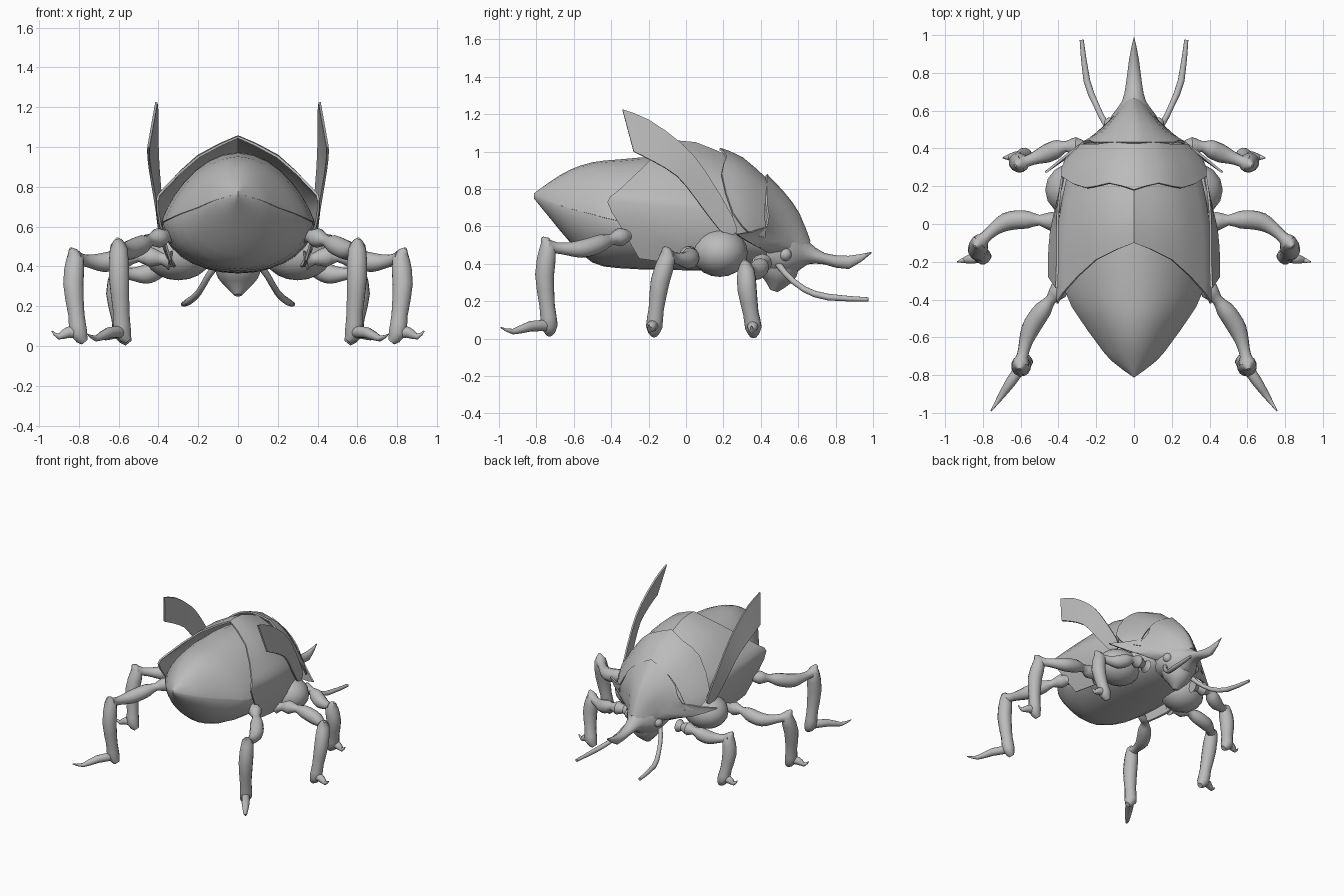
import bpy
import bmesh
import math
from mathutils import Vector

default_cube = bpy.data.objects.get("Cube")
if default_cube:
    bpy.data.objects.remove(default_cube)

grey = bpy.data.materials.new("shell grey")
grey.use_nodes = True
grey.diffuse_color = (.5, .5, .5, 1)
grey.node_tree.nodes["Principled BSDF"].inputs["Base Color"].default_value = grey.diffuse_color
parts = []


def register(name, data, mirrored=True):
    """Link a part, colour it and mirror it across the body's centre plane."""
    part = bpy.data.objects.new(name, data)
    bpy.context.scene.collection.objects.link(part)
    data.materials.append(grey)
    if mirrored:
        mirror = part.modifiers.new("mirror", "MIRROR")
        mirror.use_clip = True
        mirror.merge_threshold = .002
    parts.append(part)
    return part


def mesh_part(name, bm):
    """Turn finished geometry into a mirrored part."""
    mesh = bpy.data.meshes.new(name)
    bm.to_mesh(mesh)
    bm.free()
    return register(name, mesh)


def refine(points, steps=2):
    """Add smooth in-between points along a path."""
    points = [Vector(p) for p in points]
    padded = [points[0]] + points + [points[-1]]
    result = []
    for before, start, end, after in zip(padded, padded[1:], padded[2:], padded[3:]):
        for step in range(steps):
            t = step / steps
            linear = (end - before) / 2
            square = before - start * 2.5 + end * 2 - after / 2
            cube = (after - before + (start - end) * 3) / 2
            result.append(start + linear * t + square * t ** 2 + cube * t ** 3)
    return result + [points[-1]]


def sheet(name, rails, thickness=.012, steps=2):
    """Skin a thin curved plate over a few rails, given for one half."""
    rows = [refine(rail, steps) for rail in rails]
    columns = [refine(column) for column in zip(*rows)]
    bm = bmesh.new()
    grid = [[bm.verts.new(point) for point in column] for column in columns]
    for left, right in zip(grid, grid[1:]):
        for i in range(len(left) - 1):
            bm.faces.new((left[i], left[i + 1], right[i + 1], right[i]))
    bmesh.ops.remove_doubles(bm, verts=bm.verts, dist=.0005)
    solid = mesh_part(name, bm).modifiers.new("thickness", "SOLIDIFY")
    solid.thickness = thickness
    solid.offset = 0


def hull(name, stations, start, end, scale=1, ridge=1.6, count=9):
    """Skin half sections given as y, half width, top, side and bottom height."""
    rails = []
    for y, width, top, side, bottom in stations:
        rail = []
        for k in range(count):
            angle = start + (end - start) * k / (count - 1)
            if angle > 0:
                z = side + (top - side) * math.sin(angle) ** ridge
            else:
                z = side + (side - bottom) * math.sin(angle)
            rail.append((max(0, width * scale * math.cos(angle)), y, z))
        rails.append(rail)
    sheet(name, rails, thickness=.006, steps=1)


def limb(name, path, radii, mirrored=True):
    """Round limb through the points, with one radius for each."""
    curve = bpy.data.curves.new(name, "CURVE")
    curve.dimensions = "3D"
    curve.bevel_depth = 1
    curve.bevel_resolution = 4
    curve.use_fill_caps = True
    spline = curve.splines.new("POLY")
    points = refine([(*point, radius) for point, radius in zip(path, radii)])
    spline.points.add(len(points) - 1)
    for target, point in zip(spline.points, points):
        target.co = (*point.xyz, 1)
        target.radius = max(point.w, .002)
    register(name, curve, mirrored)


def ball(name, centre, radii):
    """Stretched ball on each side of the body."""
    bm = bmesh.new()
    bmesh.ops.create_uvsphere(bm, u_segments=16, v_segments=10, radius=1)
    bmesh.ops.scale(bm, vec=Vector(radii), verts=bm.verts)
    bmesh.ops.translate(bm, vec=Vector(centre), verts=bm.verts)
    mesh_part(name, bm)


def leg(place, joints, ankle, claw_tip):
    """Beaded thigh through four joints, shin with a knee spur, and a hooked claw."""
    ankle, claw_tip = Vector(ankle), Vector(claw_tip)
    thigh = refine(joints, steps=3)
    knee = thigh[-1]
    outward = knee - thigh[-3]
    outward.z = 0
    outward.normalize()
    limb(place + "_thigh", thigh,
         (.05, .03, .05, .028, .046, .05, .048, .036, .03, .045))
    spur = knee + outward * .03 + Vector((0, 0, .05))
    calf = knee.lerp(ankle, .35) + outward * .02
    shank = knee.lerp(ankle, .75) + outward * .01
    sole = ankle + Vector((-.03, 0, -.045))
    limb(place + "_shin", (spur, knee, calf, shank, ankle, sole),
         (.008, .045, .052, .042, .045, .02))
    hook = ankle.lerp(claw_tip, .75) - Vector((0, 0, .025))
    limb(place + "_claw", (ankle, ankle.lerp(claw_tip, .4), hook, claw_tip),
         (.03, .028, .015, .003))


# Abdomen: ridged upper shell over a slightly narrower belly
quarter = math.pi / 2
body = [(-.81, 0, .775, .765, .75), (-.72, .12, .84, .73, .64), (-.62, .2, .9, .695, .52),
        (-.5, .285, .94, .665, .41), (-.36, .36, .955, .63, .38), (-.1, .385, .97, .61, .37),
        (.2, .34, .93, .57, .37), (.43, .18, .72, .5, .4)]
hull("abdomen_shell", body, quarter, 0)
hull("belly", body, .2, -quarter, scale=.98)

# Overlapping back plates, each from back edge to front edge
sheet("middle_back_plate", [
    [(0, -.1, 1.05), (.2, -.19, .95), (.37, -.36, .79), (.405, -.42, .73), (.39, -.355, .61), (.34, -.25, .43)],
    [(0, .05, 1.045), (.2, .02, .95), (.36, -.02, .78), (.4, -.03, .7), (.39, -.03, .54), (.33, -.02, .4)],
    [(0, .25, .96), (.19, .25, .87), (.31, .25, .73), (.35, .25, .65), (.35, .18, .5), (.3, .12, .4)]])
sheet("front_back_plate", [
    [(0, .18, 1.015), (.13, .215, .97), (.25, .19, .88), (.38, .25, .67), (.36, .34, .56)],
    [(0, .3, .965), (.12, .31, .92), (.23, .31, .83), (.34, .33, .65), (.33, .38, .55)],
    [(0, .43, .85), (.1, .43, .82), (.19, .42, .74), (.28, .42, .6), (.28, .42, .54)]])

# Head with its horn, crest, chin, eyes and antennae
hull("head_and_horn", [
    (.38, .15, .62, .48, .38), (.5, .15, .66, .46, .33), (.58, .11, .6, .46, .35),
    (.65, .06, .52, .45, .4), (.74, .04, .455, .43, .4), (.87, .023, .44, .41, .375),
    (.99, 0, .461, .46, .459)], quarter, -quarter, ridge=1.2)
sheet("head_crest", [
    [(0, .43, .875), (.12, .43, .81), (.21, .43, .72), (.27, .43, .6), (.46, .28, .56)],
    [(0, .52, .78), (.08, .52, .73), (.14, .51, .65), (.19, .48, .55), (.46, .28, .55)],
    [(0, .6, .67), (.04, .6, .63), (.075, .59, .58), (.13, .54, .5), (.31, .38, .49)],
    [(0, .66, .52), (.02, .655, .51), (.045, .64, .49), (.09, .59, .47), (.14, .45, .46)]])
limb("chin", [(0, .49, .4), (0, .49, .34), (0, .48, .29), (0, .47, .255)],
     (.12, .1, .055, .02), mirrored=False)
ball("eye", (.125, .53, .45), (.035, .035, .035))
limb("antenna", [(.1, .48, .42), (.15, .53, .35), (.2, .63, .265), (.25, .76, .222), (.277, .975, .21)],
     (.02, .016, .016, .018, .011))

# Raised wing cases, from upper edge to lower edge
sheet("wing_case", [
    [(.41, -.34, 1.225), (.405, -.2, 1.17), (.405, -.02, 1.04), (.4, .1, .9), (.38, .25, .65), (.37, .27, .57)],
    [(.45, -.28, 1), (.45, -.18, .95), (.44, -.05, .87), (.42, .05, .75), (.39, .18, .58), (.375, .24, .55)]],
    thickness=.012)

# Shoulder pods and legs
ball("shoulder_pod", (.3, .18, .46), (.17, .15, .13))
leg("front", [(.22, .4, .4), (.36, .41, .4), (.47, .37, .36), (.6, .32, .37)],
    ankle=(.58, .36, .06), claw_tip=(.695, .35, .07))
leg("middle", [(.34, 0, .43), (.5, .02, .45), (.68, .01, .42), (.82, -.1, .44)],
    ankle=(.8, -.17, .065), claw_tip=(.935, -.2, .075))
leg("hind", [(.33, -.28, .56), (.44, -.4, .53), (.55, -.56, .48), (.6, -.74, .49)],
    ankle=(.58, -.73, .07), claw_tip=(.757, -.99, .06))

# Bake modifiers, then smooth while keeping plate edges sharp
bpy.ops.object.select_all(action="DESELECT")
for part in parts:
    part.select_set(True)
bpy.context.view_layer.objects.active = parts[0]
bpy.ops.object.convert(target="MESH")
bpy.ops.object.shade_smooth_by_angle(angle=math.radians(40))
